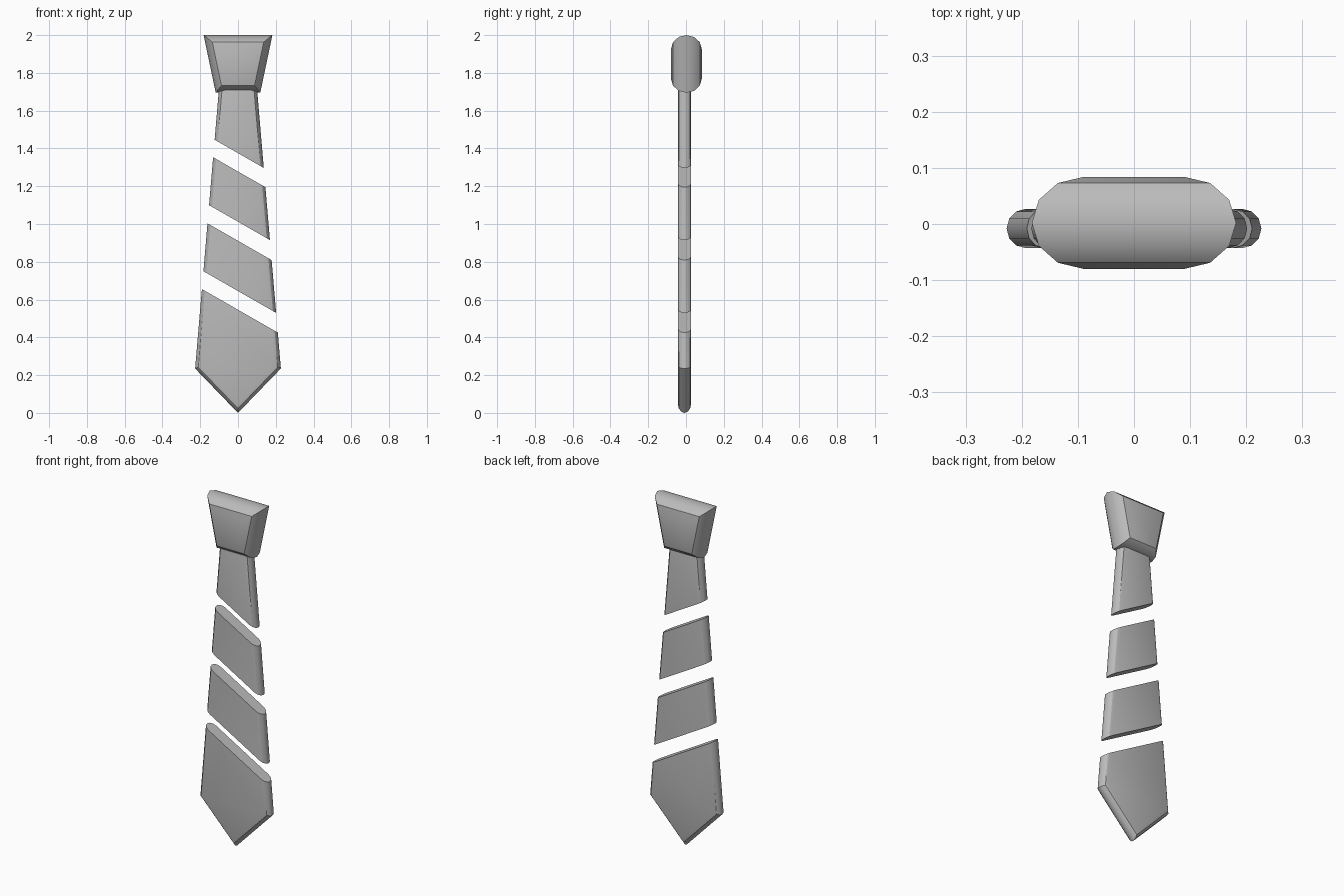
import bpy, bmesh, math
from mathutils import Vector

cube = bpy.data.objects.get("Cube")
if cube:
    bpy.data.objects.remove(cube, do_unlink=True)

grey = bpy.data.materials.new("plain_grey")
grey.use_nodes = True
colour = (0.5, 0.5, 0.5, 1)
grey.diffuse_color = colour
grey.node_tree.nodes["Principled BSDF"].inputs["Base Color"].default_value = colour


def inset(outline, d):
    """Move each side of a counter-clockwise convex outline inward by d."""
    pts = [Vector(p) for p in outline]
    result = []
    for i, p in enumerate(pts):
        a = (p - pts[i - 1]).normalized()
        b = (pts[(i + 1) % len(pts)] - p).normalized()
        n1, n2 = Vector((-a.y, a.x)), Vector((-b.y, b.x))
        result.append(p + (n1 + n2) * d / (1 + n1.dot(n2)))
    return result


def pillow(name, outline, round_in, depth, y, cuts=()):
    """Rounded slab from an x-z outline; cuts are (height, keep_below) slants."""
    bm = bmesh.new()
    rings = []
    for step in range(-3, 4):
        a = math.radians(step * 30)
        ring = inset(outline, round_in * (1 - math.cos(a)))
        rings.append([bm.verts.new((p.x, y + depth * math.sin(a), p.y)) for p in ring])
    n = len(outline)
    for lower, upper in zip(rings, rings[1:]):
        for i in range(n):
            j = (i + 1) % n
            bm.faces.new((lower[i], lower[j], upper[j], upper[i]))
    bm.faces.new(rings[0])
    bm.faces.new(rings[-1])
    # Slanted cuts, closed with flat caps
    for height, keep_below in cuts:
        bmesh.ops.bisect_plane(
            bm, geom=bm.verts[:] + bm.edges[:] + bm.faces[:],
            plane_co=(0, 0, height), plane_no=(0.573, 0, 1),
            clear_outer=keep_below, clear_inner=not keep_below)
        bmesh.ops.holes_fill(bm, edges=[e for e in bm.edges if e.is_boundary])
    bmesh.ops.recalc_face_normals(bm, faces=bm.faces[:])
    mesh = bpy.data.meshes.new(name)
    bm.to_mesh(mesh)
    bm.free()
    mesh.materials.append(grey)
    obj = bpy.data.objects.new(name, mesh)
    bpy.context.collection.objects.link(obj)
    bpy.ops.object.select_all(action='DESELECT')
    obj.select_set(True)
    bpy.context.view_layer.objects.active = obj
    bpy.ops.object.shade_smooth_by_angle()


# Knot
pillow("knot", [(-0.118, 1.695), (0.118, 1.695), (0.182, 2), (-0.182, 2)],
       0.075, 0.082, 0.002)

# Blade, split by slanted gaps
blade = [(0, 0), (0.227, 0.235), (0.097, 1.76), (-0.097, 1.76), (-0.227, 0.235)]
sections = {
    "blade_top": [(1.375, False)],
    "blade_upper_band": [(1.278, True), (1.012, False)],
    "blade_lower_band": [(0.911, True), (0.645, False)],
    "blade_tip": [(0.546, True)],
}
for name, cuts in sections.items():
    pillow(name, blade, 0.033, 0.035, -0.008, cuts)
